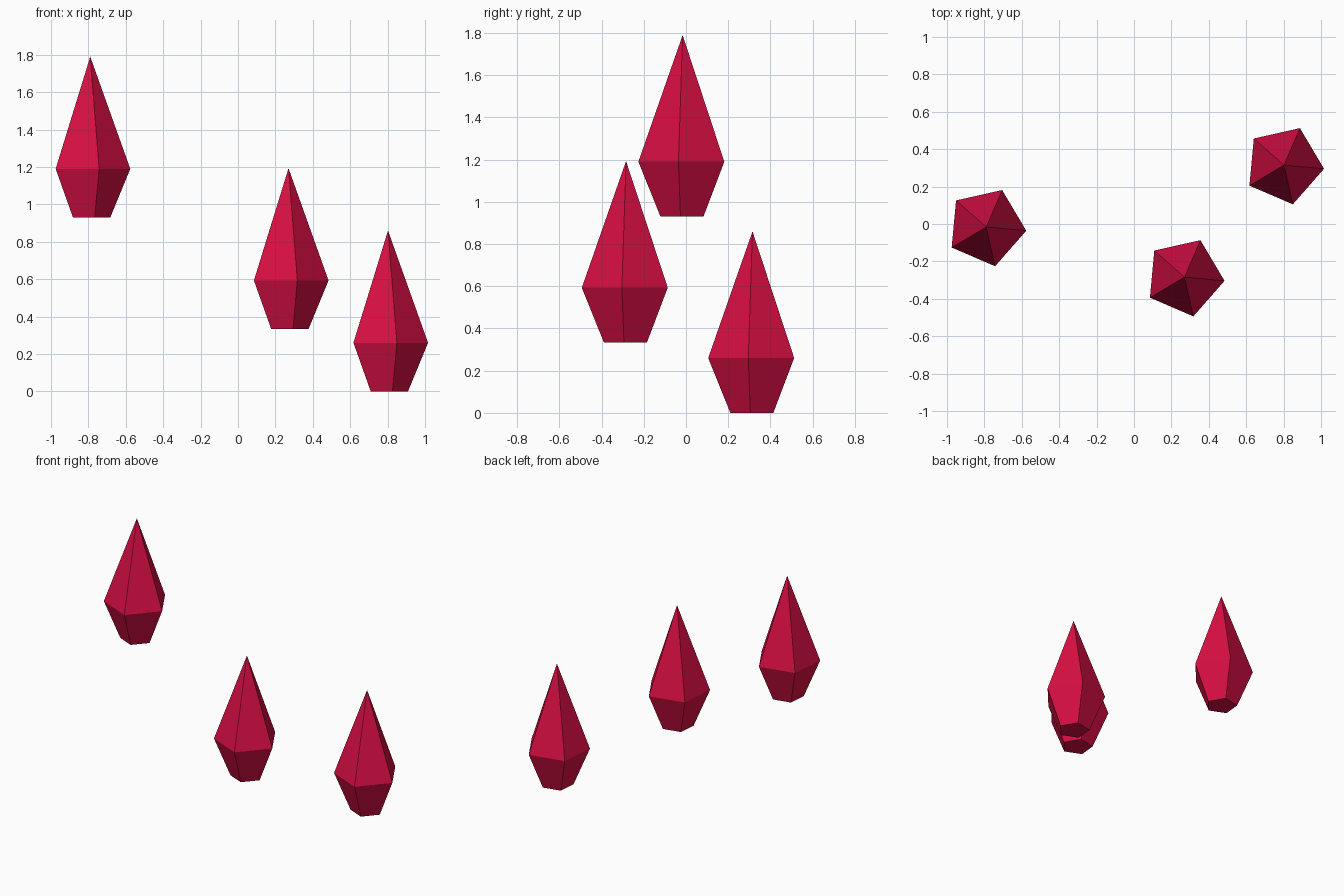
import bpy
import bmesh
from math import radians
from mathutils import Matrix

cube = bpy.data.objects.get("Cube")
if cube:
    bpy.data.objects.remove(cube, do_unlink=True)

SIDES = 5
RADIUS = 0.215        # girdle radius
BASE_RADIUS = 0.1075  # flat foot radius
GIRDLE = 0.26         # girdle height above the foot
HEIGHT = 0.86         # tip height above the foot
TURN = radians(-95.3)

crimson = bpy.data.materials.new("crimson")
crimson.use_nodes = True
colour = (0.69, 0.0045, 0.057, 1.0)
crimson.diffuse_color = colour
crimson.node_tree.nodes["Principled BSDF"].inputs["Base Color"].default_value = colour


def add_crystal(name, location):
    """Five-sided gem: flat foot, flared lower band, tall pointed crown."""
    bm = bmesh.new()
    turn = Matrix.Rotation(TURN, 4, "Z")
    foot = bmesh.ops.create_circle(bm, cap_ends=True, segments=SIDES,
                                   radius=BASE_RADIUS, matrix=turn)["verts"]

    # Lower band: extrude the rim up and outward
    rim = [e for e in bm.edges]
    band = bmesh.ops.extrude_edge_only(bm, edges=rim)["geom"]
    girdle = [v for v in band if isinstance(v, bmesh.types.BMVert)]
    for v in girdle:
        v.co *= RADIUS / BASE_RADIUS
        v.co.z = GIRDLE

    # Crown: join the girdle edges to the tip
    tip = bm.verts.new((0, 0, HEIGHT))
    for e in [e for e in band if isinstance(e, bmesh.types.BMEdge)]:
        if all(v in girdle for v in e.verts):
            bm.faces.new((*e.verts, tip))

    bmesh.ops.recalc_face_normals(bm, faces=bm.faces[:])
    mesh = bpy.data.meshes.new(name)
    bm.to_mesh(mesh)
    bm.free()
    mesh.materials.append(crimson)
    obj = bpy.data.objects.new(name, mesh)
    obj.location = location
    bpy.context.collection.objects.link(obj)


# Three identical crystals at staggered heights
add_crystal("crystal_high", (-0.79, -0.016, 0.93))
add_crystal("crystal_middle", (0.27, -0.284, 0.333))
add_crystal("crystal_low", (0.802, 0.315, 0.0))
